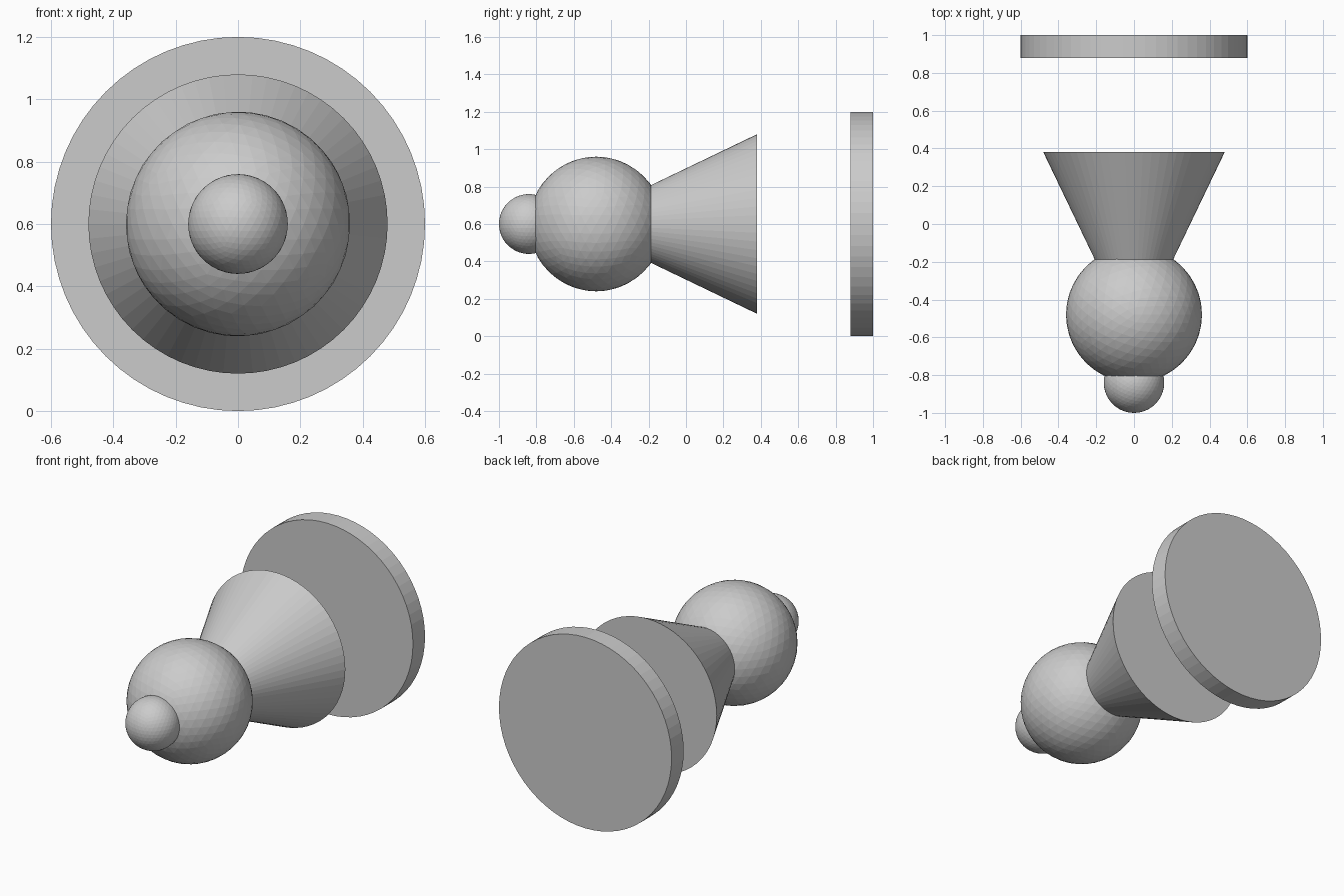
import bpy
from math import pi

if "Cube" in bpy.data.objects:
    bpy.data.objects.remove(bpy.data.objects["Cube"])

AXIS_Z = 0.6  # height of the common axis


def ball(name, y, radius):
    bpy.ops.mesh.primitive_ico_sphere_add(subdivisions=4, radius=radius, location=(0, y, AXIS_Z))
    bpy.context.object.name = name


def round_part(name, y_front, y_back, r_front, r_back):
    # Cone or disc lying along y; local -z turns towards the back
    bpy.ops.mesh.primitive_cone_add(
        vertices=64, radius1=r_back, radius2=r_front, depth=y_back - y_front,
        location=(0, (y_front + y_back) / 2, AXIS_Z), rotation=(pi / 2, 0, 0))
    bpy.context.object.name = name


# Two overlapping balls at the front
ball("tip_ball", -0.84, 0.16)
ball("main_ball", -0.48, 0.36)

# Flared cone, its apex hidden in the main ball
round_part("flared_cone", -0.62, 0.38, 0.0, 0.48)

# Separate disc at the back
round_part("back_disc", 0.88, 1.0, 0.6, 0.6)
